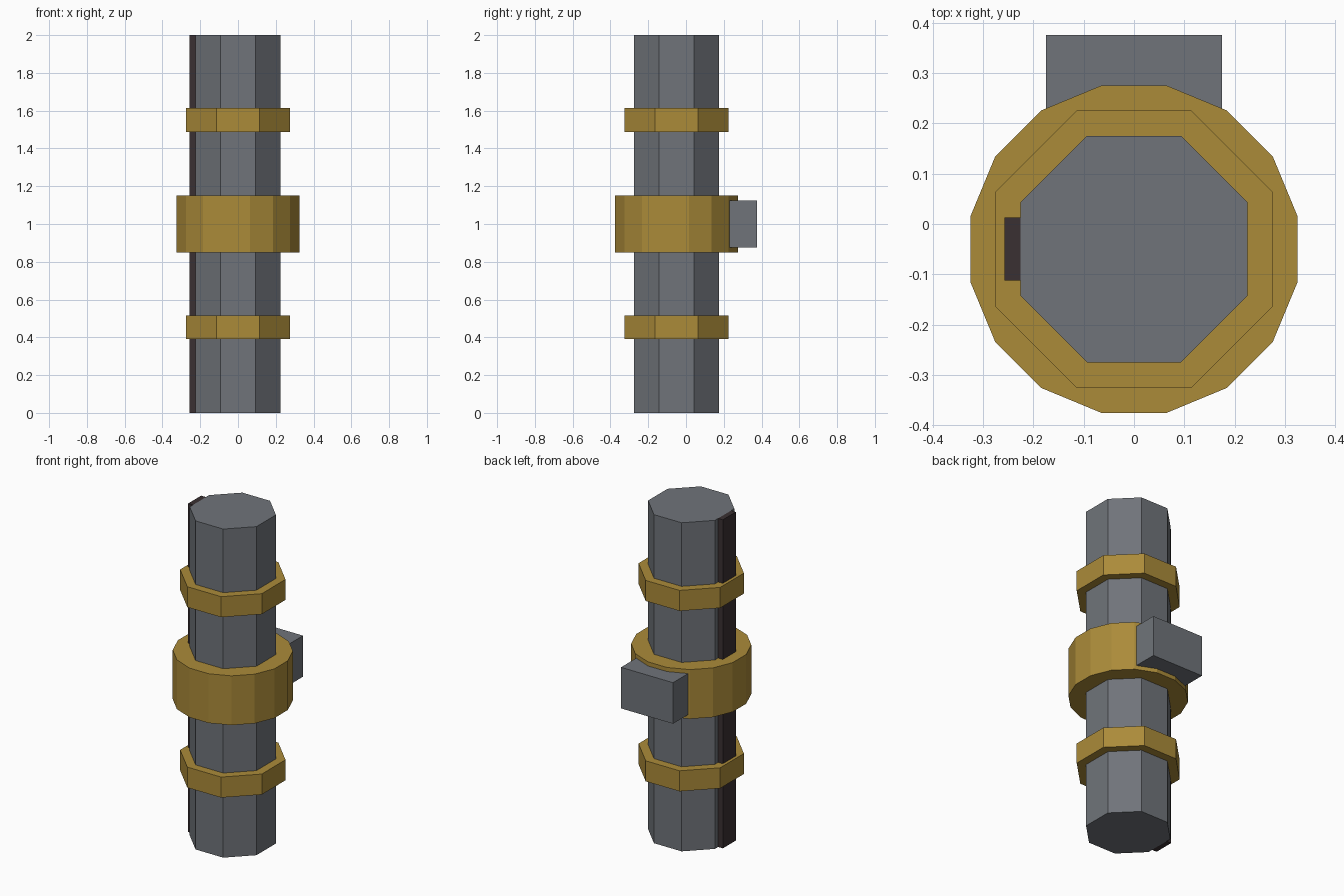
import bpy, math

if "Cube" in bpy.data.objects:
    bpy.data.objects.remove(bpy.data.objects["Cube"])

AXIS_Y = -0.05  # the shaft sits forward of centre because the block sticks out behind


def material(name, rgb):
    mat = bpy.data.materials.new(name)
    lin = [((c / 255 + 0.055) / 1.055) ** 2.4 for c in rgb]
    mat.diffuse_color = (*lin, 1)
    mat.use_nodes = True
    mat.node_tree.nodes["Principled BSDF"].inputs["Base Color"].default_value = mat.diffuse_color
    return mat


steel = material("steel grey", (112, 116, 122))
brass = material("brass", (171, 139, 57))
dark = material("dark brown", (58, 48, 50))


def prism(name, sides, apothem, z0, z1, mat):
    """Upright prism with flat sides facing the axes."""
    bpy.ops.mesh.primitive_cylinder_add(
        vertices=sides, radius=apothem / math.cos(math.pi / sides),
        depth=z1 - z0, location=(0, AXIS_Y, (z0 + z1) / 2))
    obj = bpy.context.object
    obj.name = name
    # Turn the mesh half a step so a flat side faces front
    for v in obj.data.vertices:
        a = math.pi / sides
        x, y = v.co.x, v.co.y
        v.co.x = x * math.cos(a) - y * math.sin(a)
        v.co.y = x * math.sin(a) + y * math.cos(a)
    obj.data.materials.append(mat)


def box(name, lo, hi, mat):
    bpy.ops.mesh.primitive_cube_add(
        size=1, location=[(a + b) / 2 for a, b in zip(lo, hi)])
    obj = bpy.context.object
    obj.name = name
    for v in obj.data.vertices:
        for i in range(3):
            v.co[i] *= hi[i] - lo[i]
    obj.data.materials.append(mat)


# Shaft and its three bands
prism("shaft", 8, 0.225, 0, 2, steel)
prism("lower_band", 8, 0.275, 0.39, 0.515, brass)
prism("upper_band", 8, 0.275, 1.488, 1.613, brass)
prism("centre_collar", 16, 0.325, 0.85, 1.15, brass)

# Block behind the collar and full-height strip on the left side
box("rear_block", (-0.175, 0.15, 0.875), (0.175, 0.375, 1.125), steel)
box("side_strip", (-0.257, -0.1125, 0), (-0.224, 0.0125, 2), dark)
